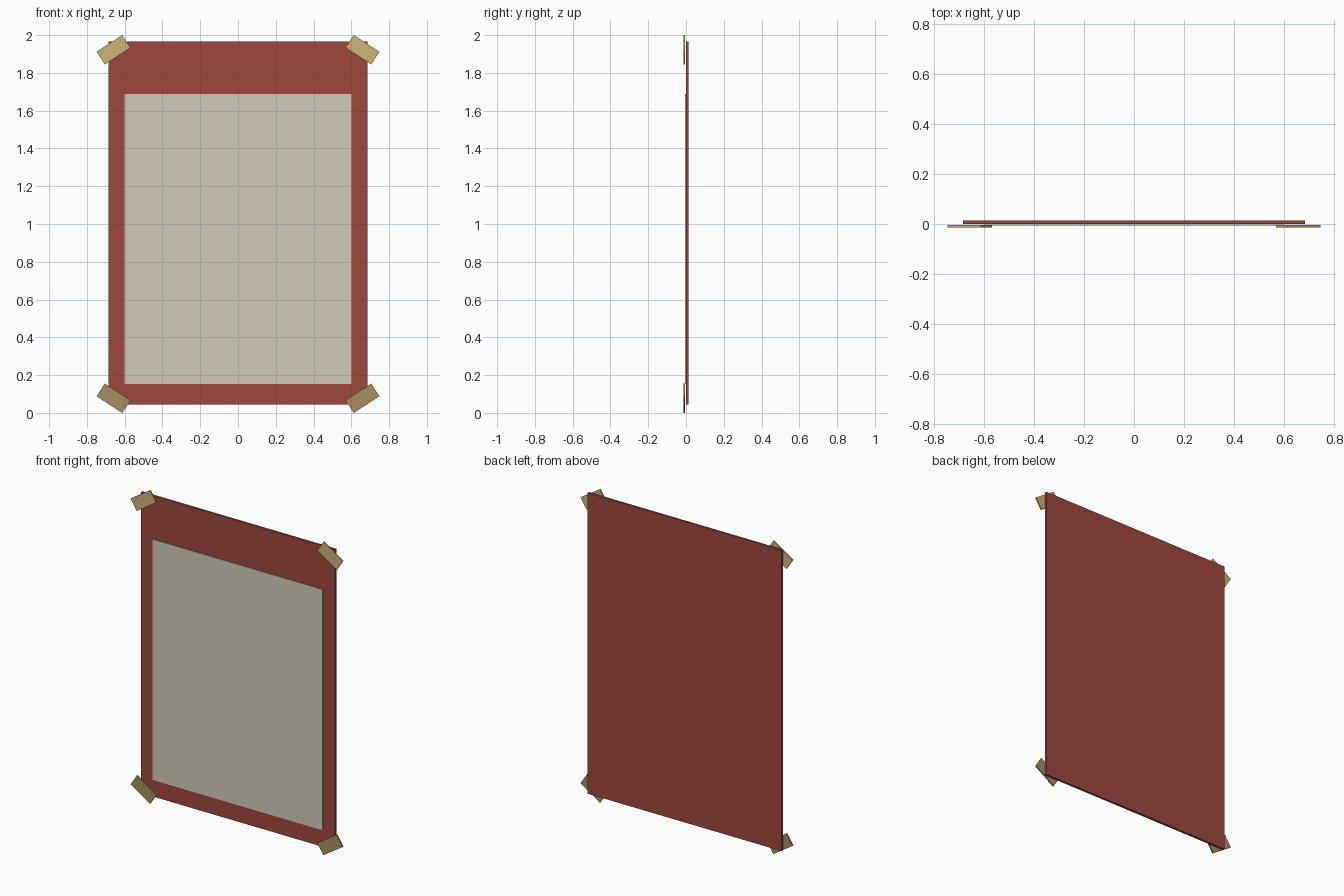
import bpy, math

if "Cube" in bpy.data.objects:
    bpy.data.objects.remove(bpy.data.objects["Cube"])


def material(name, rgb):
    # sRGB 0-255 to linear
    lin = [((c / 255 + 0.055) / 1.055) ** 2.4 for c in rgb]
    m = bpy.data.materials.new(name)
    m.diffuse_color = (*lin, 1)
    m.use_nodes = True
    m.node_tree.nodes["Principled BSDF"].inputs["Base Color"].default_value = m.diffuse_color
    return m


red = material("brick_red", (158, 71, 60))
paper = material("aged_paper", (209, 203, 186))
light_tape = material("light_tape", (206, 179, 121))
dark_tape = material("dark_tape", (166, 142, 97))


def plate(name, x, z, width, height, y0, y1, mat, angle=0):
    # upright thin box spanning y0..y1, turned in the poster plane
    bpy.ops.mesh.primitive_cube_add(size=1, location=(x, (y0 + y1) / 2, z),
                                    rotation=(0, angle, 0))
    ob = bpy.context.object
    ob.name = name
    ob.scale = (width, y1 - y0, height)
    ob.data.materials.append(mat)
    bpy.ops.object.transform_apply(location=False, rotation=True, scale=True)
    return ob


# Backing board and paper sheet
plate("poster_backing", 0, 1.005, 1.37, 1.92, -0.001, 0.0135, red)
plate("paper_sheet", 0, 0.921, 1.20, 1.536, -0.006, -0.001, paper)

# Four tape strips, one across each corner
for side, sx in (("left", -1), ("right", 1)):
    for level, sz, mat in (("top", 1, light_tape), ("bottom", -1, dark_tape)):
        plate(f"tape_{level}_{side}", sx * 0.659, 1 + sz * 0.9225,
              0.162, 0.080, -0.0135, -0.005, mat,
              sx * sz * math.radians(33))
